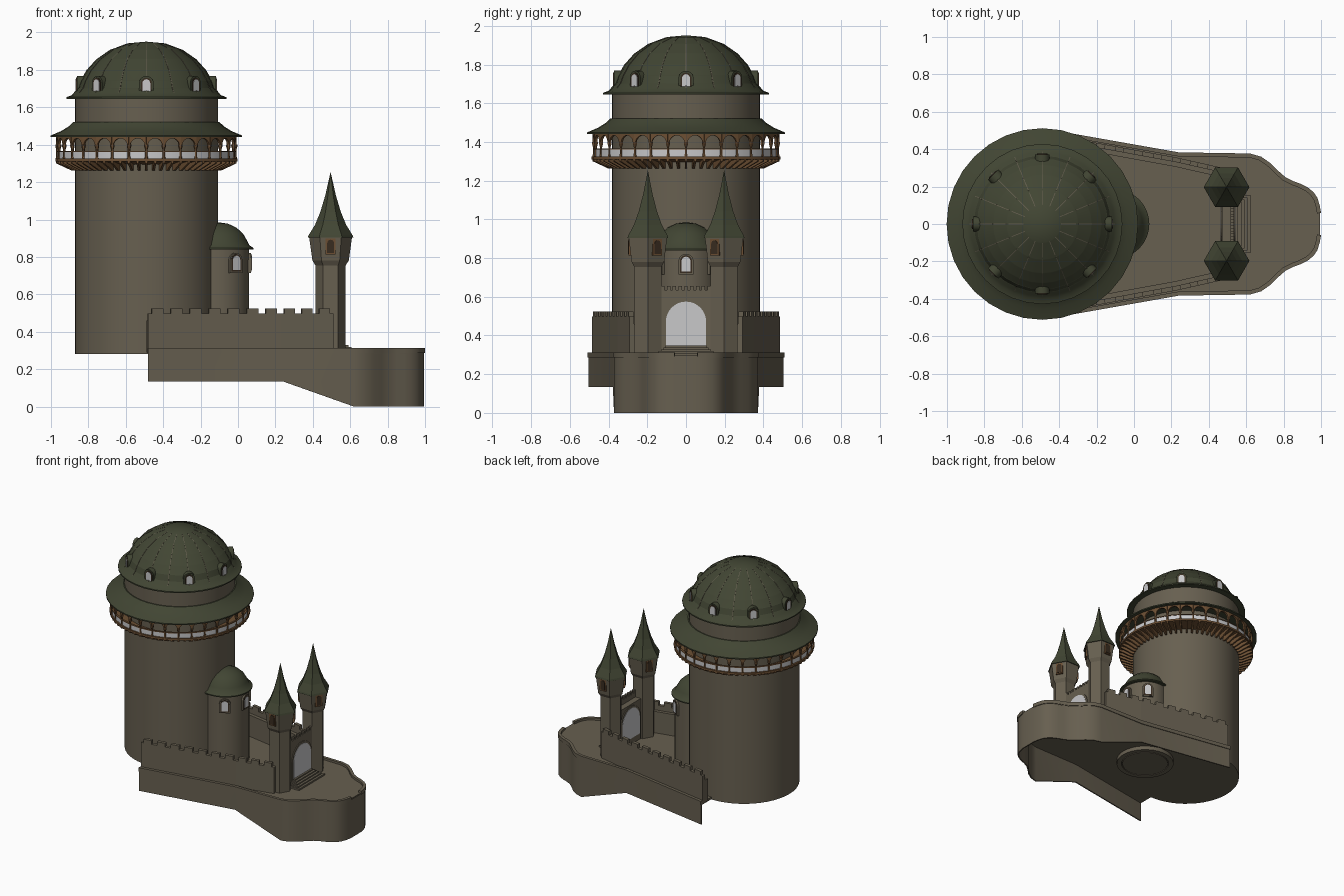
import bpy, bmesh, math
from math import sin, cos, pi, sqrt, radians

if "Cube" in bpy.data.objects:
    bpy.data.objects.remove(bpy.data.objects["Cube"])


def material(name, rgb):
    m = bpy.data.materials.new(name)
    m.diffuse_color = (*rgb, 1)
    m.use_nodes = True
    m.node_tree.nodes["Principled BSDF"].inputs["Base Color"].default_value = m.diffuse_color
    return m


STONE = material("stone", (0.135, 0.115, 0.08))
ROOF = material("olive_roof", (0.053, 0.06, 0.033))
WOOD = material("wood", (0.15, 0.078, 0.033))
DARK = material("dark_wood", (0.04, 0.025, 0.014))
PALE = material("pale_grey", (0.58, 0.58, 0.59))


def finish(name, bm, mat, smooth=True):
    bmesh.ops.recalc_face_normals(bm, faces=bm.faces)
    me = bpy.data.meshes.new(name)
    bm.to_mesh(me)
    bm.free()
    me.materials.append(mat)
    ob = bpy.data.objects.new(name, me)
    bpy.context.collection.objects.link(ob)
    if smooth:
        bpy.ops.object.select_all(action='DESELECT')
        ob.select_set(True)
        bpy.context.view_layer.objects.active = ob
        bpy.ops.object.shade_smooth_by_angle(angle=radians(32))
    return ob


def lathe(bm, prof, cx, cy, n, close=False):
    """Turn an (r, z) profile; open ends are capped unless the profile is a closed loop."""
    rings = []
    for r, z in prof:
        if r < 1e-5:
            rings.append([bm.verts.new((cx, cy, z))])
        else:
            rings.append([bm.verts.new((cx + r * cos(2 * pi * i / n), cy + r * sin(2 * pi * i / n), z))
                          for i in range(n)])
    pairs = list(zip(rings, rings[1:]))
    if close:
        pairs.append((rings[-1], rings[0]))
    for a, b in pairs:
        for i in range(n):
            j = (i + 1) % n
            if len(a) == 1:
                bm.faces.new((a[0], b[j], b[i]))
            elif len(b) == 1:
                bm.faces.new((a[i], a[j], b[0]))
            else:
                bm.faces.new((a[i], a[j], b[j], b[i]))
    if not close:
        for ring in (rings[0], rings[-1]):
            if len(ring) > 2:
                bm.faces.new(ring)


def turned(name, prof, cx, cy, n, mat, close=False):
    bm = bmesh.new()
    lathe(bm, prof, cx, cy, n, close)
    return finish(name, bm, mat)


def loft(bm, lo, hi):
    a, b = [bm.verts.new(p) for p in lo], [bm.verts.new(p) for p in hi]
    bm.faces.new(a)
    bm.faces.new(b)
    for i in range(len(a)):
        j = (i + 1) % len(a)
        bm.faces.new((a[i], a[j], b[j], b[i]))


def plate(bm, pts, cx, cy, ang, r0, r1):
    """Extrude a (sideways, z) outline outwards from r0 to r1 in direction ang."""
    c, s = cos(ang), sin(ang)
    loft(bm, *[[(cx + r * c - t * s, cy + r * s + t * c, z) for t, z in pts] for r in (r0, r1)])


def arch(w, z0, z1, n=10):
    h = w / 2
    rise = min(h, (z1 - z0) * 0.5)
    return [(-h, z0), (h, z0)] + [(h * cos(pi * i / n), z1 - rise + rise * sin(pi * i / n)) for i in range(n + 1)]


def strip(bm, pts, o0, o1, zlo, zhi):
    """Wall along a path, between two offsets to its left."""
    rows = []
    for i, (x, y) in enumerate(pts):
        p, q = pts[max(i - 1, 0)], pts[min(i + 1, len(pts) - 1)]
        dx, dy = q[0] - p[0], q[1] - p[1]
        l = math.hypot(dx, dy)
        nx, ny = -dy / l, dx / l
        z = zlo(x) if callable(zlo) else zlo
        rows.append([bm.verts.new((x + nx * o, y + ny * o, h)) for o, h in ((o0, z), (o1, z), (o1, zhi), (o0, zhi))])
    for a, b in zip(rows, rows[1:]):
        for k in range(4):
            m = (k + 1) % 4
            bm.faces.new((a[k], a[m], b[m], b[k]))
    bm.faces.new(rows[0])
    bm.faces.new(rows[-1])


# Terrace: open-bottomed shell with sloping lower edge, floor plate and rim
half = [(-0.48, .51), (.24, .383), (.62, .377), (.68, .36), (.73, .325), (.77, .285), (.81, .25), (.85, .23),
        (.89, .215), (.93, .195), (.96, .17), (.98, .14), (.993, .1), (1.0, .06)]
outline = [(x, -y) for x, y in half] + half[::-1]
bottom = lambda x: 0.135 if x <= .24 else max(0, 0.135 * (.62 - x) / .38)
bm = bmesh.new()
strip(bm, outline, 0.005, 0.014, bottom, 0.29)
finish("terrace_skirt", bm, STONE)
bm = bmesh.new()
inner = [(x - (.008 if x > .9 else 0), y * .98) for x, y in outline]
loft(bm, [(x, y, .28) for x, y in inner], [(x, y, .297) for x, y in inner])
finish("terrace_floor", bm, STONE)
bm = bmesh.new()
k = len(half)
strip(bm, outline[:k], 0, .022, .285, .313)
strip(bm, outline[k:], 0, .022, .285, .313)
finish("terrace_rim", bm, STONE)

# Curtain walls with walkway and merlons
bm = bmesh.new()
wall = [(-.48, -.485), (.23, -.355), (.51, -.292)]
for path in (wall, [(x, -y) for x, y in wall[::-1]]):
    strip(bm, path, 0, .025, .29, .497)
    strip(bm, path, .025, .05, .29, .46)
    for (ax, ay), (bx, by) in zip(path, path[1:]):
        n = max(2, round(math.hypot(bx - ax, by - ay) / .098))
        at = lambda t: (ax + (bx - ax) * t, ay + (by - ay) * t)
        for i in range(n):
            strip(bm, [at((i + .2) / n), at((i + .8) / n)], 0, .025, .49, .525)
finish("curtain_walls", bm, STONE, False)

# Main tower
TX = -0.49
turned("main_tower", [(.382, .28), (.382, 1.66)], TX, 0, 48, STONE)

# Gallery: floor, beams, railing, columns, arches, roof
turned("gallery_floor", [(.38, 1.295), (.47, 1.31), (.487, 1.31), (.487, 1.325), (.38, 1.325)], TX, 0, 32, WOOD, True)
bm = bmesh.new()
for i in range(64):
    a = 2 * pi * i / 64
    c, s = cos(a), sin(a)
    side = [(.375, 1.262), (.40, 1.262), (.482, 1.3), (.482, 1.315), (.375, 1.315)]
    loft(bm, *[[(TX + r * c - t * s, r * s + t * c, z) for r, z in side] for t in (-.006, .006)])
finish("gallery_beams", bm, WOOD, False)
turned("gallery_railing", [(.468, 1.325), (.476, 1.325), (.476, 1.36), (.468, 1.36)], TX, 0, 32, PALE, True)
turned("gallery_handrail", [(.465, 1.36), (.48, 1.36), (.48, 1.366), (.465, 1.366)], TX, 0, 32, WOOD, True)
bm = bmesh.new()
N, R = 32, .475
hw = R * math.tan(pi / N)
for i in range(N):
    a = 2 * pi * i / N
    lathe(bm, [(.010, 1.325), (.007, 1.34), (.007, 1.375), (.012, 1.39), (.012, 1.4)], TX + R * cos(a), R * sin(a), 6)
    low = [(-(hw - .007) * cos(pi * j / 10), 1.392 + .042 * sin(pi * j / 10)) for j in range(11)]
    plate(bm, [(-hw, 1.392)] + low + [(hw, 1.392), (hw, 1.45), (-hw, 1.45)], TX, 0, a + pi / N, R - .008, R + .006)
finish("gallery_arcade", bm, WOOD, False)
turned("gallery_roof", [(.38, 1.452), (.50, 1.44), (.512, 1.44), (.512, 1.449), (.455, 1.473), (.415, 1.498),
                        (.39, 1.522), (.38, 1.522)], TX, 0, 32, ROOF, True)

# Dome with overlapping tile rows, thin seams and eight dormers
dome = [(.385, 1.678), (.366, 1.70), (.347, 1.745), (.315, 1.80), (.262, 1.858), (.19, 1.907), (.10, 1.94)]
prof = [(.37, 1.645), (.428, 1.645), (.428, 1.654), (.40, 1.664)]
for r, z in dome:
    prof += [(r + .003, z - .001), (r - .001, z + .002)]
turned("dome_roof", prof + [(0, 1.951)], TX, 0, 32, ROOF)
bm = bmesh.new()
for i in range(16):
    a = 2 * pi * i / 16
    c, s = cos(a), sin(a)
    for (r0, z0), (r1, z1) in zip(dome, dome[1:]):
        q = [(r0 + .0035, z0), (r1 + .0035, z1 + .001), (r1 - .01, z1), (r0 - .01, z0)]
        loft(bm, *[[(TX + r * c - t * s, r * s + t * c, z) for r, z in q] for t in (-.0018, .0018)])
finish("dome_seams", bm, STONE, False)
body, frame, glass = bmesh.new(), bmesh.new(), bmesh.new()
for i in range(8):
    a = pi * i / 4
    plate(body, arch(.078, 1.66, 1.768), TX, 0, a, .27, .372)
    plate(frame, arch(.056, 1.672, 1.758), TX, 0, a, .36, .376)
    plate(glass, arch(.042, 1.68, 1.75), TX, 0, a, .36, .378)
finish("dormers", body, ROOF)
finish("dormer_frames", frame, DARK)
finish("dormer_windows", glass, PALE)

# Round stair turret against the main tower
SX = -0.104
turned("stair_turret", [(.164, .25), (.164, .85)], SX, 0, 32, STONE)
turned("turret_footing", [(.17, .25), (.205, .25), (.205, .285), (.17, .285)], SX, 0, 32, STONE, True)
turned("turret_roof", [(.15, .84), (.186, .84), (.186, .848), (.165, .862), (.15, .892), (.13, .926), (.095, .957),
                       (.05, .978), (0, .985)], SX, 0, 32, ROOF)
body, frame, glass = bmesh.new(), bmesh.new(), bmesh.new()
for d in (-57, 0, 57):
    plate(body, arch(.078, .715, .822), SX, 0, radians(d), .14, .174)
    plate(frame, arch(.062, .722, .815), SX, 0, radians(d), .14, .176)
    plate(glass, arch(.046, .73, .807), SX, 0, radians(d), .14, .178)
finish("turret_window_surrounds", body, STONE)
finish("turret_window_frames", frame, DARK)
finish("turret_windows", glass, PALE)

# Twin hexagonal gate towers with concave spires
GX, GY = .495, .197
body, spire, frame, shutter = bmesh.new(), bmesh.new(), bmesh.new(), bmesh.new()
for sgn in (-1, 1):
    y = sgn * GY
    lathe(body, [(.081, .29), (.081, .755), (.097, .78), (.115, .908)], GX, y, 6)
    lathe(spire, [(.10, .903), (.122, .903), (.118, .915), (.083, .972), (.055, 1.04), (.028, 1.13), (0, 1.255)],
          GX, y, 6)
    for d in (30, 150, 270):
        a = radians(-sgn * d)
        plate(frame, [(-.026, .812), (.026, .812), (.026, .898), (-.026, .898)], GX, y, a, .07, .099)
        plate(shutter, arch(.036, .82, .892), GX, y, a, .07, .102)
finish("gate_towers", body, STONE, False)
finish("gate_spires", spire, ROOF, False)
finish("gate_tower_window_frames", frame, WOOD, False)
finish("gate_tower_windows", shutter, DARK, False)

# Gatehouse wall, battlement, gate and steps
bm = bmesh.new()
plate(bm, [(-.15, .29), (.15, .29), (.15, .6), (-.15, .6)], 0, 0, 0, .47, .535)
plate(bm, [(-.15, .6), (.15, .6), (.15, .635), (-.15, .635)], 0, 0, 0, .515, .535)
for i in range(9):
    t = -.12 + i * .03
    plate(bm, [(t - .009, .63), (t + .009, .63), (t + .009, .655), (t - .009, .655)], 0, 0, 0, .515, .535)
plate(bm, arch(.235, .30, .59, 16), 0, 0, 0, .464, .541)
finish("gatehouse", bm, STONE, False)
bm = bmesh.new()
plate(bm, arch(.208, .345, .575, 16), 0, 0, 0, .462, .543)
finish("gate_panel", bm, PALE, False)
bm = bmesh.new()
for i in range(5):
    w, z = .105 + .0125 * i, .347 - .0095 * i
    plate(bm, [(-w, .29), (w, .29), (w, z), (-w, z)], 0, 0, 0, .52, .557 + .0165 * i)
finish("gate_steps", bm, STONE, False)
